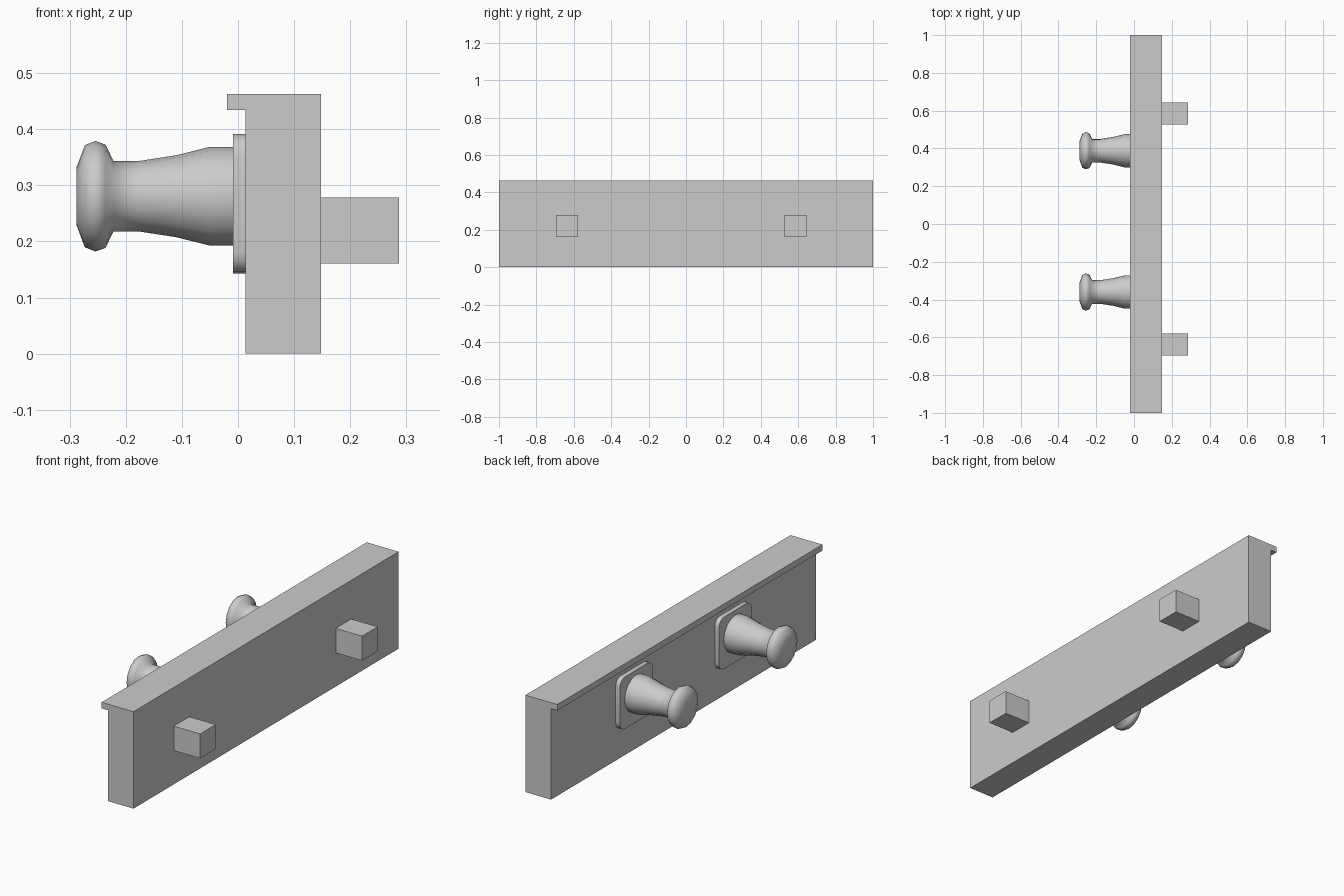
import bpy, bmesh, math
from mathutils import Matrix, Vector

cube = bpy.data.objects.get("Cube")
if cube:
    bpy.data.objects.remove(cube, do_unlink=True)

# Single plain finish
grey = bpy.data.materials.new("plain_grey")
grey.use_nodes = True
grey.diffuse_color = (0.6, 0.6, 0.6, 1)
grey.node_tree.nodes["Principled BSDF"].inputs["Base Color"].default_value = (0.6, 0.6, 0.6, 1)


def finish(name, bm, smooth_angle=None):
    bmesh.ops.recalc_face_normals(bm, faces=bm.faces)
    mesh = bpy.data.meshes.new(name)
    bm.to_mesh(mesh)
    bm.free()
    mesh.materials.append(grey)
    obj = bpy.data.objects.new(name, mesh)
    bpy.context.collection.objects.link(obj)
    if smooth_angle:
        bpy.ops.object.select_all(action='DESELECT')
        obj.select_set(True)
        bpy.context.view_layer.objects.active = obj
        bpy.ops.object.shade_smooth_by_angle(angle=math.radians(smooth_angle))
    return obj


def box_mesh(center, size):
    bm = bmesh.new()
    bmesh.ops.create_cube(bm, size=1, matrix=Matrix.Translation(center) @ Matrix.Diagonal((*size, 1)))
    return bm


# Back board with an overhanging top lip, extruded along y
bm = bmesh.new()
section = [(0.013, 0), (0.148, 0), (0.148, 0.463), (-0.02, 0.463), (-0.02, 0.434), (0.013, 0.434)]
face = bm.faces.new([bm.verts.new((x, -1, z)) for x, z in section])
ext = bmesh.ops.extrude_face_region(bm, geom=[face])
bmesh.ops.translate(bm, vec=(0, 2, 0), verts=[v for v in ext["geom"] if isinstance(v, bmesh.types.BMVert)])
finish("back_board", bm)

# Square mounting pegs behind the board
for side, y in (("left", 0.585), ("right", -0.637)):
    finish(f"mounting_peg_{side}", box_mesh((0.2175, y, 0.2195), (0.139, 0.117, 0.117)))

# Turned knobs, each on a rounded plate
profile = [(-0.009, 0.088), (-0.05, 0.088), (-0.11, 0.073), (-0.175, 0.063), (-0.222, 0.063),
           (-0.236, 0.092), (-0.254, 0.0985), (-0.273, 0.091), (-0.288, 0.051)]
SIDES = 16
for side, y in (("left", 0.388), ("right", -0.36)):
    bm = box_mesh((0.002, y, 0.267), (0.022, 0.248, 0.248))
    corners = [e for e in bm.edges if abs((e.verts[0].co - e.verts[1].co).x) > 0.01]
    bmesh.ops.bevel(bm, geom=corners, offset=0.038, segments=4, profile=0.5, affect='EDGES')
    finish(f"knob_plate_{side}", bm, 35)

    bm = bmesh.new()
    rings = []
    for x, r in profile:
        angles = [2 * math.pi * i / SIDES for i in range(SIDES)]
        rings.append([bm.verts.new(Vector((x, y + r * math.cos(a), 0.2805 + r * math.sin(a)))) for a in angles])
    for a, b in zip(rings, rings[1:]):
        for i in range(SIDES):
            j = (i + 1) % SIDES
            bm.faces.new((a[i], a[j], b[j], b[i]))
    bm.faces.new(rings[0])
    bm.faces.new(rings[-1])
    finish(f"knob_{side}", bm, 75)
